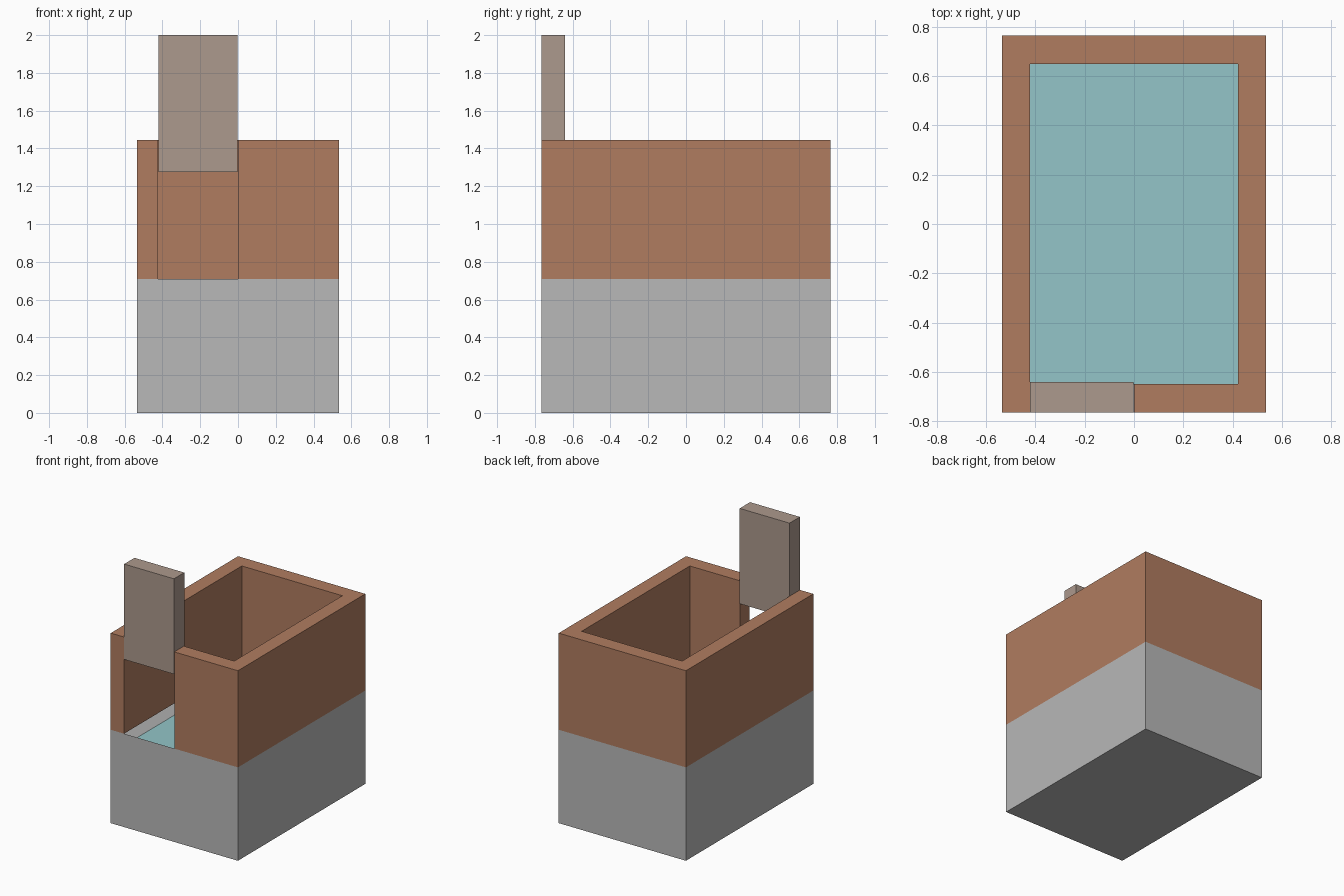
import bpy, bmesh

if "Cube" in bpy.data.objects:
    bpy.data.objects.remove(bpy.data.objects["Cube"])

X, Y = 0.535, 0.765          # outer half sizes
IX, IY = 0.423, 0.65         # inner half sizes
SPLIT, TOP, WATER = 0.71, 1.445, 0.62


def material(name, rgb):
    m = bpy.data.materials.new(name)
    m.diffuse_color = (*rgb, 1)
    m.use_nodes = True
    m.node_tree.nodes["Principled BSDF"].inputs["Base Color"].default_value = m.diffuse_color
    return m


stone = material("grey stone", (0.479, 0.479, 0.479))
brick = material("brown clay", (0.434, 0.202, 0.117))
wood = material("taupe gate", (0.413, 0.319, 0.266))
water = material("pale teal water", (0.292, 0.558, 0.578))


def prism(name, outline, z0, z1, mats, edit=None):
    """Extrude a plan outline from z0 to z1."""
    bm = bmesh.new()
    face = bm.faces.new([bm.verts.new((x, y, z0)) for x, y in outline])
    out = bmesh.ops.extrude_face_region(bm, geom=[face], use_keep_orig=True)
    for v in out["geom"]:
        if isinstance(v, bmesh.types.BMVert):
            v.co.z = z1
    bmesh.ops.recalc_face_normals(bm, faces=bm.faces[:])
    if edit:
        edit(bm)
    mesh = bpy.data.meshes.new(name)
    bm.to_mesh(mesh)
    bm.free()
    for m in mats:
        mesh.materials.append(m)
    obj = bpy.data.objects.new(name, mesh)
    bpy.context.collection.objects.link(obj)
    return obj


def rect(x0, x1, y0, y1):
    return [(x0, y0), (x1, y0), (x1, y1), (x0, y1)]


def sink_floor(bm):
    # Recess the top of the base and colour its floor as water
    top = max(bm.faces, key=lambda f: f.calc_center_median().z)
    bmesh.ops.inset_region(bm, faces=[top], thickness=0.1)
    for v in top.verts:
        v.co = (IX if v.co.x > 0 else -IX, IY if v.co.y > 0 else -IY, WATER)
    top.material_index = 1


# Grey lower basin with the water floor
prism("lower_basin", rect(-X, X, -Y, Y), 0, SPLIT, [stone, water], sink_floor)

# Brown upper wall, open at the gate
prism("upper_wall", [(0, -Y), (X, -Y), (X, Y), (-X, Y), (-X, -Y), (-IX, -Y),
                     (-IX, IY), (IX, IY), (IX, -IY), (0, -IY)],
      SPLIT, TOP, [brick])

# Raised sliding gate
prism("sliding_gate", rect(-0.422, -0.003, -Y, -0.641), 1.275, 2.0, [wood])
